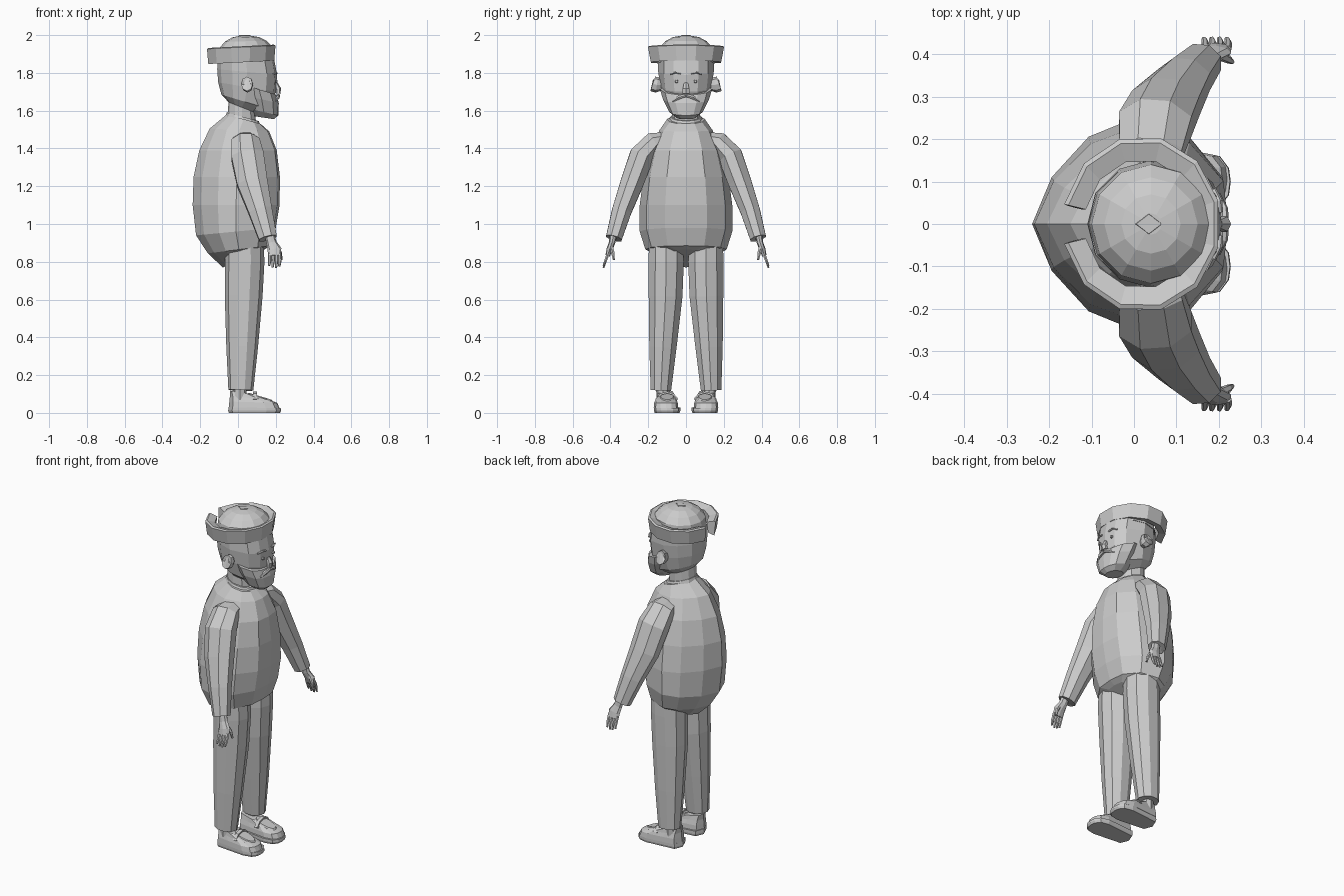
import bpy, bmesh, math
from mathutils import Vector

grey = bpy.data.materials.new("plain grey")
grey.diffuse_color = (0.6, 0.6, 0.6, 1)


def make(name, bm):
    bmesh.ops.recalc_face_normals(bm, faces=bm.faces)
    me = bpy.data.meshes.new(name)
    bm.to_mesh(me)
    bm.free()
    me.materials.append(grey)
    ob = bpy.data.objects.new(name, me)
    bpy.context.collection.objects.link(ob)
    return ob


def loft(name, rings, closed=True):
    """Skin a list of point rings and cap both ends."""
    bm = bmesh.new()
    vs = [[bm.verts.new(p) for p in r] for r in rings]
    n = len(rings[0])
    for a, b in zip(vs, vs[1:]):
        for i in range(n):
            j = (i + 1) % n
            bm.faces.new((a[i], a[j], b[j], b[i]))
    bm.faces.new(vs[0])
    bm.faces.new(vs[-1])
    return make(name, bm)


def stack(name, half, levels, yc=0.0):
    """Stack a mirrored outline; level = back x, front x, back z, front z, half width."""
    outline = half + [(u, -v) for u, v in half[-2:0:-1]]
    rings = []
    for x0, x1, z0, z1, w in levels:
        rings.append([((x0 + x1) / 2 + u * (x1 - x0) / 2, yc + v * w,
                       z0 + (z1 - z0) * (u + 1) / 2) for u, v in outline])
    return loft(name, rings)


def tube(name, path, sides, side=1, turn=0.0):
    """Sweep an ellipse; path point = x, y, z, radius along x, radius across."""
    pts = [Vector((p[0], p[1] * side, p[2])) for p in path]
    rings = []
    for i, p in enumerate(path):
        t = (pts[min(i + 1, len(pts) - 1)] - pts[max(i - 1, 0)]).normalized()
        ref = Vector((1, 0, 0)) if abs(t.x) < 0.9 else Vector((0, 0, 1))
        a = (ref - t * ref.dot(t)).normalized()
        b = t.cross(a)
        rings.append([pts[i] + a * p[3] * math.cos(k) + b * p[4] * math.sin(k)
                      for k in (turn + 2 * math.pi * j / sides for j in range(sides))])
    return loft(name, rings)


ROUND = [(math.cos(math.pi * i / 6), math.sin(math.pi * i / 6)) for i in range(7)]
BODY = [(1, 0), (0.95, 0.45), (0.6, 0.85), (0, 1), (-0.42, 0.84), (-0.8, 0.45), (-1, 0)]
SHOE = [(1, 0), (0.97, 0.45), (0.82, 0.85), (0.45, 1), (-0.3, 0.86), (-0.85, 0.75), (-1, 0)]
FACE = [(1, 0), (0.93, 0.45), (0.66, 0.8), (0, 1), (-0.5, 0.86), (-0.88, 0.5), (-1, 0)]

# Round jumper body with low back hem
stack("jumper_body", BODY, [
    (-0.06, 0.12, 1.58, 1.53, 0.10), (-0.15, 0.165, 1.505, 1.49, 0.14),
    (-0.205, 0.205, 1.39, 1.39, 0.19), (-0.235, 0.222, 1.25, 1.25, 0.225),
    (-0.24, 0.22, 1.1, 1.1, 0.245), (-0.222, 0.2, 0.94, 0.98, 0.245),
    (-0.16, 0.17, 0.845, 0.885, 0.215), (-0.08, 0.14, 0.77, 0.865, 0.12)])

# Collar, neck and skull
stack("collar", ROUND, [(-0.07, 0.125, 1.55, 1.5, 0.1), (-0.06, 0.11, 1.59, 1.545, 0.082)])
stack("head", FACE, [
    (-0.06, 0.1, 1.52, 1.5, 0.075), (-0.05, 0.09, 1.645, 1.59, 0.075),
    (-0.088, 0.16, 1.685, 1.61, 0.115), (-0.105, 0.2, 1.75, 1.70, 0.136),
    (-0.11, 0.207, 1.82, 1.79, 0.147), (-0.108, 0.19, 1.88, 1.88, 0.147)])

# Beard wrapping the jaw, with moustache
stack("beard", FACE, [
    (0.09, 0.19, 1.57, 1.555, 0.05), (0.06, 0.214, 1.61, 1.575, 0.088),
    (0.035, 0.216, 1.68, 1.64, 0.122), (0.02, 0.203, 1.74, 1.685, 0.138)])

# Cap dome and top tab
stack("cap_dome", ROUND, [
    (-0.11, 0.19, 1.85, 1.86, 0.15), (-0.1, 0.18, 1.93, 1.94, 0.14),
    (-0.07, 0.15, 1.965, 1.97, 0.11), (-0.03, 0.11, 1.988, 1.99, 0.07),
    (0.015, 0.065, 1.997, 1.997, 0.025)])
tube("cap_tab", [(0.035, 0, 1.985, 0.035, 0.028), (0.035, 0, 2.0, 0.03, 0.023)], 4)

# Rolled cap cuff, open at the back
sections = []
for i in range(12):
    a = math.radians(-167 + 334 * i / 11)
    ring = []
    for rx, ry, z in ((0.18, 0.192, 1.855), (0.187, 0.208, 1.935),
                      (0.177, 0.197, 1.94), (0.135, 0.152, 1.925), (0.145, 0.152, 1.865)):
        x = 0.018 + rx * math.cos(a)
        ring.append((x, ry * math.sin(a), z + 0.05 * x))
    sections.append(ring)
loft("cap_cuff", sections)

# Nose
tube("nose", [(0.2, 0, 1.745, 0.01, 0.012), (0.213, 0, 1.715, 0.016, 0.02),
              (0.212, 0, 1.69, 0.012, 0.022)], 6)

for s, tag in ((1, "left"), (-1, "right")):
    # Face details
    tube(tag + "_moustache", [(0.214, 0.004, 1.68, 0.009, 0.01),
                              (0.212, 0.035, 1.672, 0.01, 0.012),
                              (0.196, 0.07, 1.65, 0.008, 0.006)], 6, s)
    tube(tag + "_eye", [(0.198, 0.05, 1.755, 0.009, 0.009),
                        (0.208, 0.05, 1.755, 0.007, 0.007)], 8, s)
    tube(tag + "_eyebrow", [(0.204, 0.028, 1.797, 0.006, 0.005),
                            (0.202, 0.055, 1.802, 0.006, 0.005),
                            (0.188, 0.082, 1.793, 0.006, 0.004)], 5, s)
    # Ear shell and lobe
    tube(tag + "_ear", [(0.045, 0.13, 1.735, 0.022, 0.03), (0.05, 0.155, 1.737, 0.03, 0.042),
                        (0.047, 0.176, 1.742, 0.031, 0.04), (0.05, 0.17, 1.742, 0.018, 0.026)],
         8, s)

    # Sleeve with hollow-looking hem
    tube(tag + "_sleeve", [
        (0.04, 0.10, 1.455, 0.06, 0.035), (0.04, 0.17, 1.435, 0.08, 0.058),
        (0.05, 0.235, 1.36, 0.093, 0.07), (0.075, 0.285, 1.22, 0.088, 0.066),
        (0.118, 0.34, 1.07, 0.068, 0.056), (0.158, 0.382, 0.925, 0.052, 0.046),
        (0.157, 0.381, 0.93, 0.043, 0.037)], 8, s, math.pi / 8)

    # Hand: palm, four fingers and a forward thumb
    tube(tag + "_palm", [(0.165, 0.383, 0.95, 0.026, 0.02), (0.178, 0.392, 0.9, 0.027, 0.017),
                         (0.193, 0.405, 0.865, 0.037, 0.016), (0.194, 0.415, 0.832, 0.034, 0.012)],
         8, s)
    for k in range(4):
        x = 0.167 + 0.018 * k
        end = 0.768 + (0.012, 0.002, 0, 0.008)[k]
        tube(f"{tag}_finger_{k + 1}", [(x, 0.412, 0.845, 0.009, 0.009),
                                       (x + 0.001, 0.426, 0.805, 0.009, 0.008),
                                       (x - 0.002, 0.437, end, 0.006, 0.005)], 6, s)
    tube(tag + "_thumb", [(0.2, 0.398, 0.885, 0.012, 0.012), (0.222, 0.388, 0.85, 0.01, 0.01),
                          (0.231, 0.382, 0.81, 0.006, 0.006)], 6, s)

    # Trouser leg, tapering to an open hem
    tube(tag + "_trouser_leg", [
        (0.035, 0.105, 0.93, 0.10, 0.095), (0.036, 0.105, 0.8, 0.104, 0.098),
        (0.03, 0.108, 0.62, 0.1, 0.094), (0.022, 0.122, 0.35, 0.084, 0.076),
        (0.015, 0.133, 0.12, 0.066, 0.057), (0.015, 0.133, 0.125, 0.056, 0.047)], 10, s)
    tube(tag + "_ankle", [(0.01, 0.128, 0.2, 0.035, 0.035), (0.01, 0.12, 0.07, 0.035, 0.035)], 8, s)

    # Loafer: sole, upper, apron and strap
    yc = 0.1 * s
    stack(tag + "_shoe_sole", SHOE, [(-0.048, 0.222, 0, 0, 0.066), (-0.052, 0.228, 0.012, 0.012, 0.07),
                                     (-0.05, 0.226, 0.032, 0.026, 0.07)], yc)
    stack(tag + "_shoe_upper", SHOE, [
        (-0.048, 0.22, 0.03, 0.025, 0.065), (-0.046, 0.208, 0.06, 0.053, 0.062),
        (-0.043, 0.165, 0.088, 0.07, 0.053), (-0.042, 0.075, 0.118, 0.098, 0.043)],
        yc + 0.006 * s)
    stack(tag + "_shoe_apron", ROUND, [(0.05, 0.185, 0.096, 0.06, 0.04),
                                       (0.055, 0.178, 0.107, 0.07, 0.034)], yc)
    tube(tag + "_shoe_strap", [(0.09, 0.045, 0.07, 0.014, 0.008), (0.09, 0.068, 0.099, 0.014, 0.007),
                               (0.09, 0.1, 0.108, 0.014, 0.007), (0.09, 0.135, 0.099, 0.014, 0.007),
                               (0.09, 0.158, 0.07, 0.014, 0.008)], 4, s, math.pi / 4)
